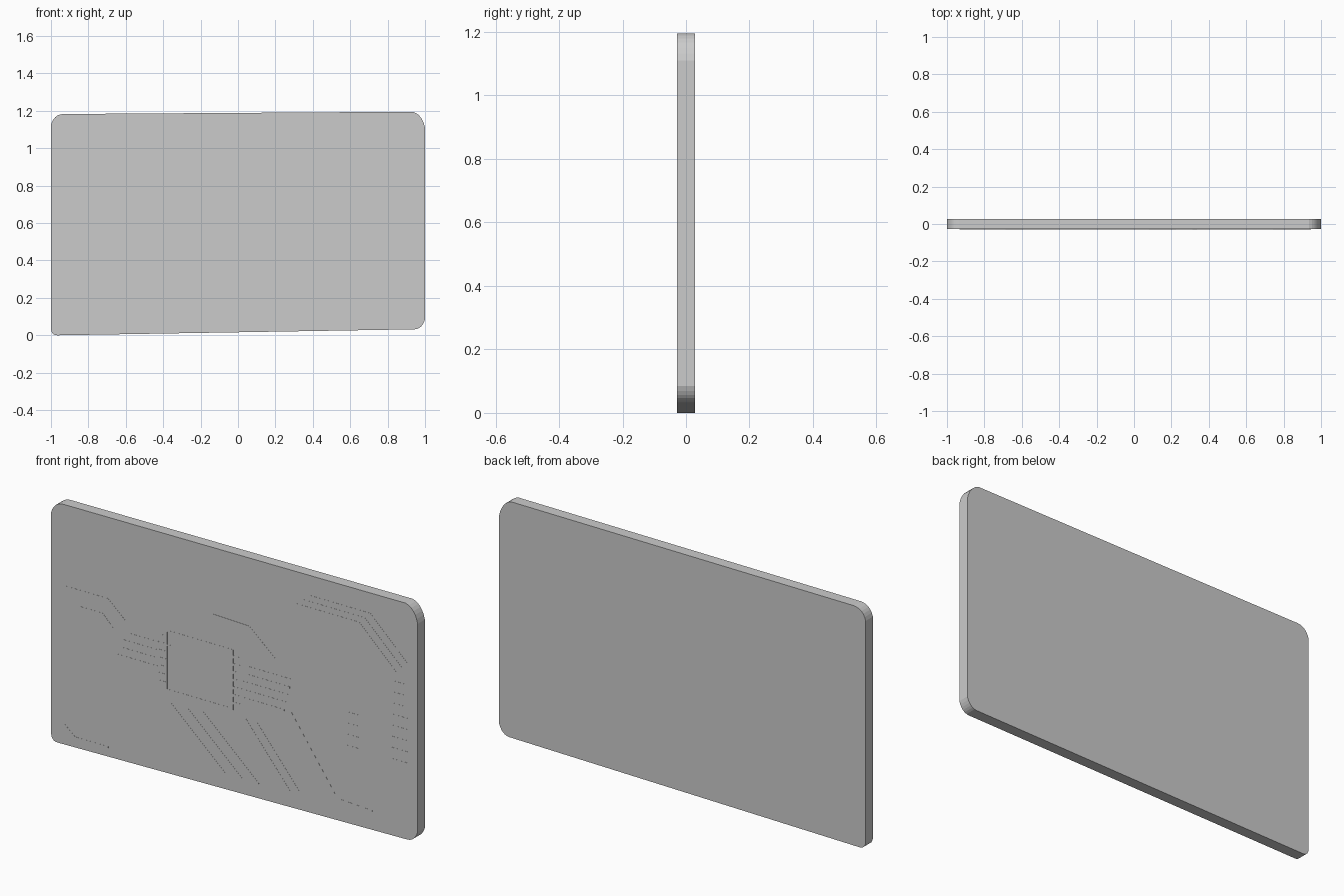
import bpy, bmesh, math
from mathutils import Vector, Matrix

if "Cube" in bpy.data.objects:
    bpy.data.objects.remove(bpy.data.objects["Cube"])

HALF = 0.028      # half the board thickness
RELIEF = 0.0006   # the copper is almost flush with the face


def finish(name, bm):
    bmesh.ops.recalc_face_normals(bm, faces=bm.faces)
    mesh = bpy.data.meshes.new(name)
    bm.to_mesh(mesh)
    bm.free()
    obj = bpy.data.objects.new(name, mesh)
    bpy.context.collection.objects.link(obj)
    return obj


def rounded(start, corner, end, steps=6):
    a, c, b = Vector(start), Vector(corner), Vector(end)
    ts = [i / steps for i in range(steps + 1)]
    return [a * (1 - t) ** 2 + c * 2 * t * (1 - t) + b * t * t for t in ts]


def strip(bm, a, b, width):
    # Thin bar on the front face from a to b, given as (x, z)
    a, b = Vector(a), Vector(b)
    d, mid = b - a, (a + b) / 2
    mat = (Matrix.Translation((mid.x, -HALF, mid.y))
           @ Matrix.Rotation(-math.atan2(d.y, d.x), 4, 'Y')
           @ Matrix.Diagonal((d.length + width * 0.5, RELIEF * 2, width, 1)))
    bmesh.ops.create_cube(bm, size=1, matrix=mat)


def traces(name, paths, width=0.008):
    bm = bmesh.new()
    for path in paths:
        for a, b in zip(path, path[1:]):
            strip(bm, a, b, width)
    return finish(name, bm)


def shifted(path, dx, dz, count):
    return [[(x + dx * i, z + dz * i) for x, z in path] for i in range(count)]


# Slightly skewed board with four rounded corners
outline = (rounded((-1, 0.04), (-1, 0.0), (-0.965, 0.0))
           + rounded((0.945, 0.032), (0.985, 0.035), (1, 0.085))
           + rounded((1, 1.11), (0.985, 1.18), (0.935, 1.195))
           + rounded((-0.935, 1.183), (-0.985, 1.18), (-1, 1.125)))
bm = bmesh.new()
face = bm.faces.new([bm.verts.new((p.x, -HALF, p.y)) for p in outline])
ext = bmesh.ops.extrude_face_region(bm, geom=[face])
bmesh.ops.translate(bm, vec=(0, HALF * 2, 0),
                    verts=[v for v in ext['geom'] if isinstance(v, bmesh.types.BMVert)])
board = finish("board", bm)

# Chip outline in the middle of the front
traces("chip_outline", [[(-0.37, 0.42), (-0.01, 0.42), (-0.01, 0.71),
                         (-0.37, 0.71), (-0.37, 0.42)]])

# Chip pins on the two sides
pins = []
for i in range(7):
    z = 0.45 + i * 0.038
    pins += [[(-0.41, z), (-0.37, z)], [(-0.01, z), (0.03, z)]]
traces("chip_pins", pins, 0.014)

# Traces leaving the chip upward and downward
traces("vertical_traces", [[(-0.21, 0.71), (-0.21, 0.97)], [(-0.09, 0.71), (-0.09, 0.79)],
                           [(-0.21, 0.42), (-0.21, 0.36)], [(-0.09, 0.42), (-0.09, 0.35)]])

# Traces leaving the chip sideways
traces("side_traces",
       shifted([(-0.64, 0.52), (-0.41, 0.52)], 0.02, 0.04, 4)
       + shifted([(0.03, 0.49), (0.27, 0.49)], 0.01, 0.04, 5))

# Fan of diagonal traces along the bottom
traces("diagonal_traces",
       shifted([(-0.35, 0.36), (-0.05, 0.09)], 0.09, 0.0, 3)
       + shifted([(0.06, 0.39), (0.30, 0.10)], 0.06, 0.0, 2)
       + [[(0.30, 0.50), (0.56, 0.13), (0.75, 0.12)]])

# Traces in the upper half
traces("upper_traces",
       shifted([(0.40, 1.09), (0.74, 1.09), (0.94, 0.90)], -0.03, -0.03, 3)
       + [[(-0.21, 0.86), (0.08, 0.85), (0.22, 0.73)]])

# Border trace along the left edge
traces("left_traces", [[(-0.69, 0.05), (-0.87, 0.05), (-0.93, 0.10), (-0.93, 0.78),
                        (-0.69, 0.78), (-0.60, 0.70)],
                       [(-0.84, 0.70), (-0.72, 0.70), (-0.66, 0.64)]])

# Rows of contact pads near the right edge
traces("edge_pads", shifted([(0.86, 0.40), (0.94, 0.40)], 0, 0.055, 8)
       + shifted([(0.62, 0.40), (0.68, 0.40)], 0, 0.055, 4), 0.02)
